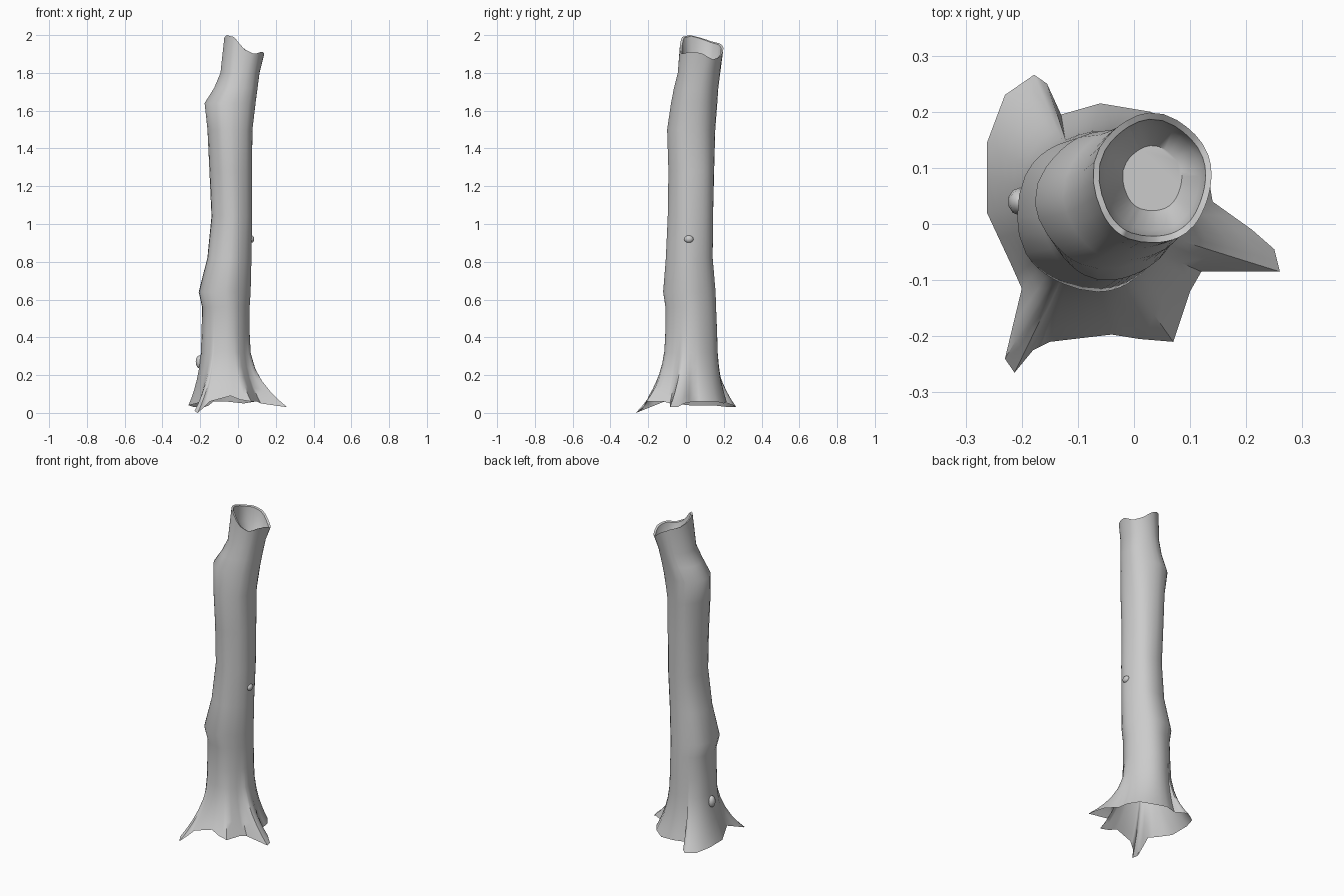
import bpy, bmesh, math
from mathutils import Vector

cube = bpy.data.objects.get("Cube")
if cube:
    bpy.data.objects.remove(cube)

bark = bpy.data.materials.new("grey bark")
bark.use_nodes = True
colour = (0.6, 0.6, 0.6, 1)
bark.diffuse_color = colour
bark.node_tree.nodes["Principled BSDF"].inputs["Base Color"].default_value = colour

# Ragged outline of the root skirt, counter-clockwise
ROOTS = [(.26, -.085, .03), (.25, -.045, .03), (.21, -.01, .05), (.14, .04, .06), (.13, .1, .06),
         (.09, .16, .06), (.03, .2, .05), (-.06, .215, .06), (-.13, .195, .06), (-.155, .25, .04),
         (-.178, .266, .03), (-.23, .23, .03), (-.262, .145, .04), (-.262, .02, .04),
         (-.22, -.07, .05), (-.2, -.115, .06), (-.23, -.24, .01), (-.213, -.265, 0),
         (-.18, -.225, .03), (-.15, -.21, .06), (-.04, -.197, .09), (.01, -.205, .07),
         (.07, -.21, .06), (.1, -.12, .06), (.12, -.085, .05)]
# Trunk sections: height, left and right limits, front and back limits
TRUNK = [(.42, -.195, .06, -.11, .165), (.56, -.192, .06, -.108, .16), (.64, -.21, .065, -.12, .158),
         (.82, -.163, .07, -.105, .143), (1.04, -.14, .075, -.095, .145),
         (1.28, -.15, .075, -.092, .15), (1.5, -.16, .078, -.1, .155),
         (1.64, -.175, .095, -.08, .165), (1.72, -.125, .105, -.065, .17),
         (1.8, -.092, .115, -.045, .18)]
# Broken rim heights at equal steps around the top
RIM = [1.905, 1.87, 1.885, 1.93, 1.955, 1.965, 1.985, 2, 1.99, 1.925, 1.9, 1.912]


def refine(points):
    """Add a midpoint between neighbouring outline points."""
    result = []
    for i, p in enumerate(points):
        a, b = Vector(p), Vector(points[(i + 1) % len(points)])
        result += [a, (a + b) / 2]
    return result


outline = refine(ROOTS)
angles = [math.atan2(p.y - .03, p.x + .05) for p in outline]


def section(z, x0, x1, y0, y1, scale=1):
    """Slightly lumpy oval ring inside the given limits."""
    ring = []
    for a in angles:
        r = scale * (1 + .015 * math.sin(5 * a + 3 * z))
        ring.append(Vector(((x0 + x1) / 2 + r * math.cos(a) * (x1 - x0) / 2,
                            (y0 + y1) / 2 + r * math.sin(a) * (y1 - y0) / 2, z)))
    return ring


def rim(scale, drop, flatten=0):
    """Ring that follows the broken rim."""
    ring = section(0, -.073, .138, -.035, .197, scale)
    for a, p in zip(angles, ring):
        f = (a / math.tau % 1) * len(RIM)
        i = int(f) % len(RIM)
        z = RIM[i] + (RIM[(i + 1) % len(RIM)] - RIM[i]) * (f % 1)
        p.z = z + (1.92 - z) * flatten - drop
    return ring


# Flared roots, trunk, broken rim and hollow
base = section(*TRUNK[0])
rings = []
for u in (1, .9, .78, .64, .48, .28):
    rings.append([Vector((*b.xy.lerp(o.xy, u ** 2.3), b.z + (o.z - b.z) * u))
                  for b, o in zip(base, outline)])
rings += [section(*row) for row in TRUNK]
rings += [rim(1, 0), rim(.9, .005), rim(.8, .07, .5), rim(.5, .12, 1)]

bm = bmesh.new()
loops = [[bm.verts.new(p) for p in ring] for ring in rings]
count = len(angles)
for low, high in zip(loops, loops[1:]):
    for i in range(count):
        j = (i + 1) % count
        bm.faces.new((low[i], low[j], high[j], high[i]))
bm.faces.new(loops[-1])
mesh = bpy.data.meshes.new("trunk")
bm.to_mesh(mesh)
bm.free()
trunk = bpy.data.objects.new("trunk", mesh)
bpy.context.collection.objects.link(trunk)


# Small broken twig stubs
def stub(name, location, size):
    bpy.ops.mesh.primitive_uv_sphere_add(segments=10, ring_count=6, radius=1, location=location)
    obj = bpy.context.object
    obj.name = name
    obj.scale = size
    return obj


parts = [trunk,
         stub("side_knot", (.07, .015, .92), (.017, .025, .02)),
         stub("lower_knot", (-.203, .04, .27), (.022, .025, .035))]
for obj in parts:
    obj.data.materials.append(bark)
    bpy.ops.object.select_all(action='DESELECT')
    obj.select_set(True)
    bpy.context.view_layer.objects.active = obj
    bpy.ops.object.shade_smooth_by_angle(angle=math.radians(50))
